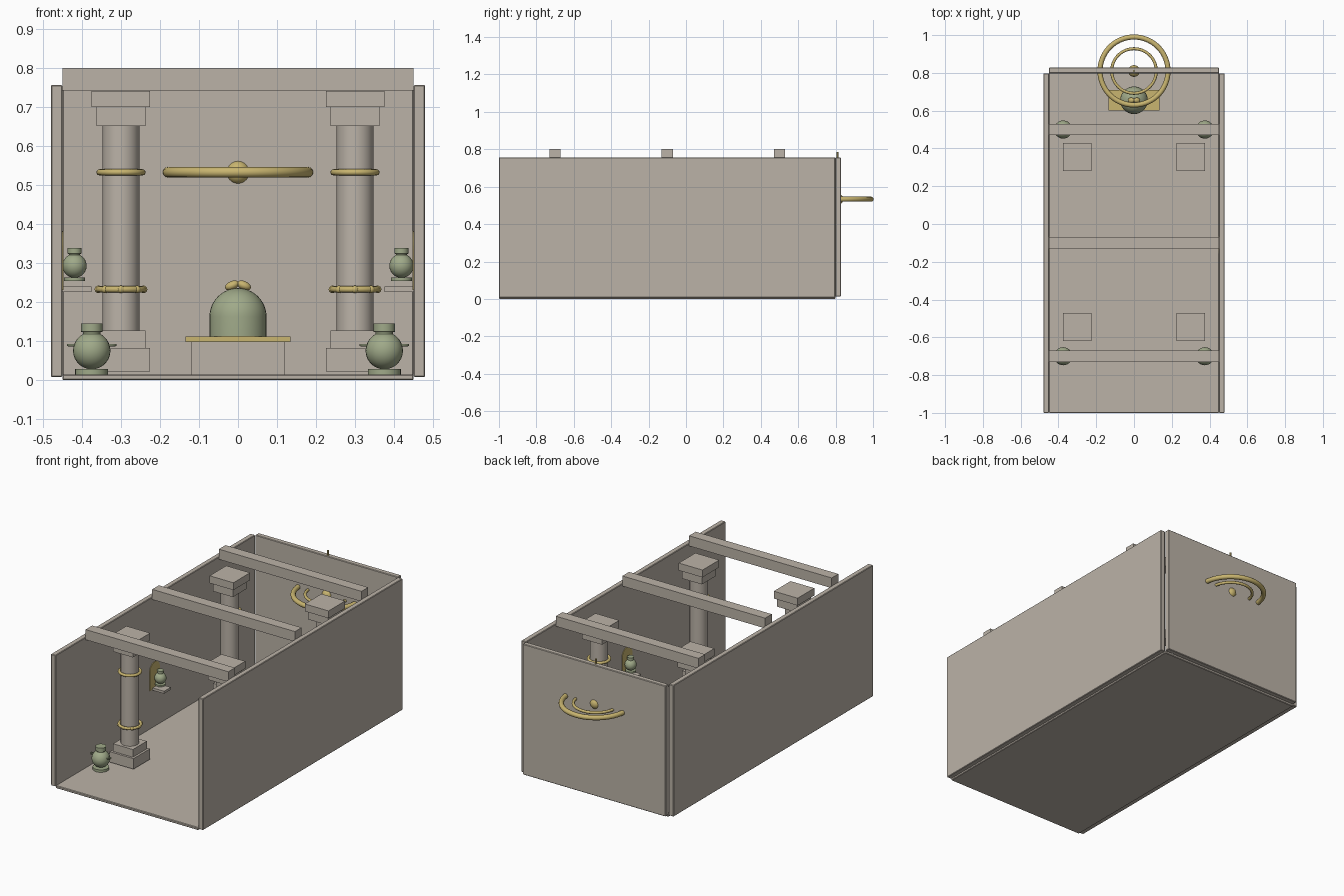
import bpy, bmesh, math
from mathutils import Matrix

if "Cube" in bpy.data.objects:
    bpy.data.objects.remove(bpy.data.objects["Cube"])


def material(name, rgb):
    m = bpy.data.materials.new(name)
    m.diffuse_color = (*rgb, 1)
    m.use_nodes = True
    m.node_tree.nodes["Principled BSDF"].inputs["Base Color"].default_value = m.diffuse_color
    return m


STONE = material("stone", (0.50, 0.45, 0.39))
GOLD = material("gold", (0.58, 0.46, 0.16))
GREEN = material("sage_green", (0.35, 0.40, 0.25))


def finish(bm, name, mat, smooth=False):
    bmesh.ops.recalc_face_normals(bm, faces=bm.faces)
    me = bpy.data.meshes.new(name)
    bm.to_mesh(me)
    bm.free()
    me.materials.append(mat)
    ob = bpy.data.objects.new(name, me)
    bpy.context.collection.objects.link(ob)
    if smooth:
        bpy.ops.object.select_all(action='DESELECT')
        ob.select_set(True)
        bpy.context.view_layer.objects.active = ob
        bpy.ops.object.shade_smooth_by_angle(angle=math.radians(40))
    return ob


def box(name, x0, x1, y0, y1, z0, z1, mat=STONE, bevel=0.0):
    bm = bmesh.new()
    mx = (Matrix.Translation(((x0 + x1) / 2, (y0 + y1) / 2, (z0 + z1) / 2))
          @ Matrix.Diagonal((x1 - x0, y1 - y0, z1 - z0, 1)))
    bmesh.ops.create_cube(bm, size=1, matrix=mx)
    ob = finish(bm, name, mat)
    if bevel:
        mod = ob.modifiers.new("edge", 'BEVEL')
        mod.width, mod.segments = bevel, 1
    return ob


def lathe(name, x, y, profile, mat, steps=32):
    """Revolve (radius, z) points around a vertical axis."""
    bm = bmesh.new()
    vs = [bm.verts.new((r, 0, z)) for r, z in profile]
    es = [bm.edges.new(p) for p in zip(vs, vs[1:])]
    bmesh.ops.spin(bm, geom=vs + es, cent=(0, 0, 0), axis=(0, 0, 1),
                   angle=math.tau, steps=steps)
    bmesh.ops.remove_doubles(bm, verts=bm.verts, dist=1e-5)
    bmesh.ops.translate(bm, verts=bm.verts, vec=(x, y, 0))
    return finish(bm, name, mat, True)


def ring(name, x, y, z, major, minor, mat=GOLD, steps=40):
    pts = [(major + minor * math.cos(i * math.tau / 12),
            z + minor * math.sin(i * math.tau / 12)) for i in range(13)]
    return lathe(name, x, y, pts, mat, steps)


def ball(name, x, y, z, r, mat=GOLD, scale=(1, 1, 1), tilt=0.0):
    bm = bmesh.new()
    mx = (Matrix.Translation((x, y, z)) @ Matrix.Rotation(tilt, 4, 'Y')
          @ Matrix.Diagonal((*scale, 1)))
    bmesh.ops.create_uvsphere(bm, u_segments=24, v_segments=14, radius=r, matrix=mx)
    return finish(bm, name, mat, True)


def column(x, y):
    # square plinth and capital blocks
    for name, h, z0, z1 in (("column_plinth", 0.075, 0.023, 0.083),
                            ("column_base", 0.0625, 0.083, 0.127),
                            ("column_neck_block", 0.0625, 0.652, 0.70),
                            ("column_capital", 0.075, 0.70, 0.742)):
        box(name, x - h, x + h, y - h, y + h, z0, z1)
    lathe("column_shaft", x, y, [(0, 0.125), (0.0475, 0.125), (0.0475, 0.655), (0, 0.655)], STONE)
    # gold bands, the lower one beaded
    ring("upper_band", x, y, 0.533, 0.055, 0.008)
    ring("lower_band", x, y, 0.233, 0.057, 0.008)
    for i in range(8):
        a = i * math.tau / 8
        ball("band_bead", x + 0.058 * math.cos(a), y + 0.058 * math.sin(a), 0.233, 0.0095)


def urn(name, x, y, z, s):
    """Round urn on a disc foot with a short collar; z is the foot, s the body radius."""
    lathe(name + "_foot", x, y, [(0, z), (0.88 * s, z), (0.88 * s, z + 0.29 * s), (0, z + 0.29 * s)], GREEN)
    ball(name + "_body", x, y, z + 1.27 * s, s, GREEN)
    lathe(name + "_collar", x, y, [(0, z + 2.1 * s), (0.46 * s, z + 2.1 * s), (0.46 * s, z + 2.25 * s),
                                   (0.58 * s, z + 2.28 * s), (0.58 * s, z + 2.73 * s),
                                   (0, z + 2.73 * s)], GREEN)


# Room shell
box("floor", -0.45, 0.45, -1.0, 0.80, 0.0, 0.015, STONE, 0.003)
for s in (-1, 1):
    xs = sorted((s * 0.45, s * 0.48))
    box("side_wall", *xs, -1.0, 0.798, 0.008, 0.757, STONE, 0.003)
box("back_wall", -0.45, 0.45, 0.798, 0.828, 0.012, 0.757, STONE, 0.003)

# Roof beams
for y in (-0.70, -0.10, 0.50):
    box("roof_beam", -0.45, 0.45, y - 0.03, y + 0.03, 0.743, 0.801)

# Columns, floor urns, wall niches on both sides
for s in (-1, 1):
    for y in (-0.545, 0.355):
        column(s * 0.30, y)
    for y in (-0.70, 0.50):
        urn("floor_urn", s * 0.375, y, 0.015, 0.048)
        for t in (-1, 1):
            ring("urn_handle", s * 0.375 + t * 0.05, y, 0.09, 0.011, 0.003, GREEN, 20)
    box("wall_shelf", *sorted((s * 0.45, s * 0.375)), -0.13, -0.07, 0.226, 0.240)
    urn("shelf_urn", s * 0.419, -0.10, 0.254, 0.031)
    # arched gold plate behind the shelf urn
    bm = bmesh.new()
    arc = [(0.045 * math.cos(i * math.pi / 16), 0.337 + 0.045 * math.sin(i * math.pi / 16))
           for i in range(17)]
    outline = [(0.045, 0.231)] + arc + [(-0.045, 0.231)]
    f = bm.faces.new([bm.verts.new((s * 0.451, -0.11 + u, z)) for u, z in outline])
    ext = bmesh.ops.extrude_face_region(bm, geom=[f])["geom"]
    bmesh.ops.translate(bm, verts=[g for g in ext if isinstance(g, bmesh.types.BMVert)],
                        vec=(-s * 0.004, 0, 0))
    finish(bm, "wall_plate", GOLD)

# Altar with domed vessel
AY = 0.655
box("altar_block", -0.12, 0.12, AY - 0.045, AY + 0.045, 0.015, 0.098)
box("altar_top", -0.135, 0.135, AY - 0.055, AY + 0.055, 0.098, 0.112, GOLD)
dome = [(0.073 * math.cos(i * math.pi / 24), 0.163 + 0.073 * math.sin(i * math.pi / 24))
        for i in range(12)] + [(0, 0.236)]
lathe("domed_vessel", 0, AY, [(0, 0.112), (0.073, 0.112)] + dome, GREEN)
for s in (-1, 1):
    ball("vessel_finial", s * 0.015, AY, 0.243, 0.014, GOLD, (1.35, 1, 0.8), s * 0.4)

# Hanging ring lamp
LY = 0.81
ring("lamp_outer_ring", 0, LY, 0.533, 0.18, 0.0135, GOLD, 56)
ring("lamp_inner_ring", 0, LY, 0.533, 0.118, 0.008, GOLD, 48)
ball("lamp_centre", 0, LY, 0.533, 0.031)
lathe("lamp_rod", 0, LY, [(0, 0.55), (0.005, 0.55), (0.005, 0.785), (0, 0.785)], GOLD, 12)
